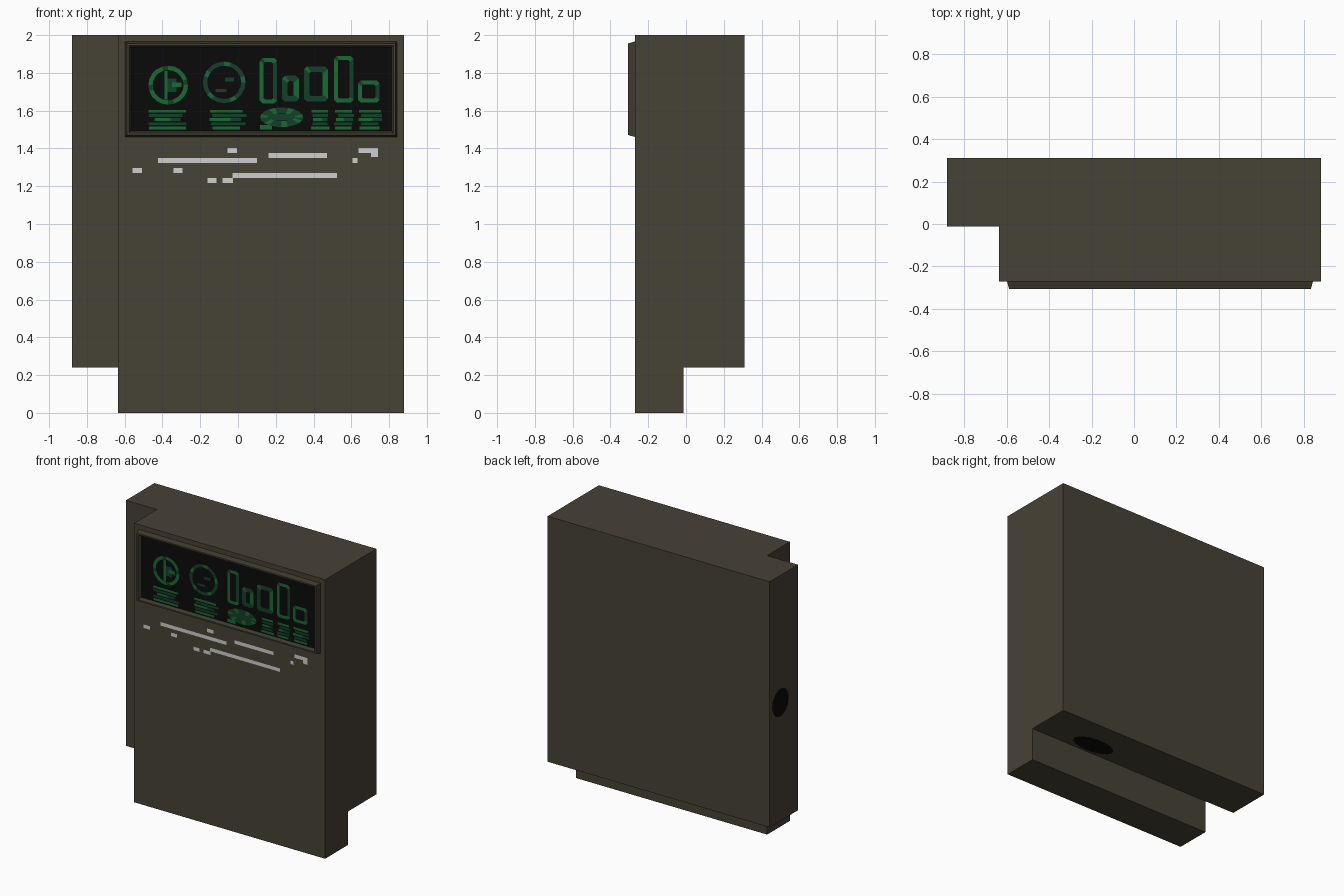
import bpy, bmesh, math, random

if "Cube" in bpy.data.objects:
    bpy.data.objects.remove(bpy.data.objects["Cube"])
random.seed(4)


def material(name, rgb):
    m = bpy.data.materials.new(name)
    m.diffuse_color = (*rgb, 1)
    m.use_nodes = True
    m.node_tree.nodes["Principled BSDF"].inputs["Base Color"].default_value = m.diffuse_color
    return m


OLIVE = material("olive_metal", (0.062, 0.054, 0.036))
BROWN = material("dark_frame", (0.050, 0.042, 0.028))
BLACK = material("screen_black", (0.003, 0.003, 0.003))
GREEN = material("bright_green", (0.007, 0.150, 0.030))
DIM = material("dim_green", (0.006, 0.050, 0.022))
WHITE = material("pale_grey", (0.62, 0.62, 0.62))


def finish(name, bm, *mats):
    me = bpy.data.meshes.new(name)
    bm.to_mesh(me)
    bm.free()
    for m in mats:
        me.materials.append(m)
    ob = bpy.data.objects.new(name, me)
    bpy.context.collection.objects.link(ob)
    return ob


def box(name, x0, x1, y0, y1, z0, z1, mat):
    bm = bmesh.new()
    bmesh.ops.create_cube(bm, size=1)
    for v in bm.verts:
        v.co = ((x0, x1)[v.co.x > 0], (y0, y1)[v.co.y > 0], (z0, z1)[v.co.z > 0])
    return finish(name, bm, mat)


# Cabinet body: one block with a front-left notch and a raised rear underside
body = box("cabinet_body", -0.88, 0.88, -0.27, 0.31, 0, 2, OLIVE)
cutters = [box("side_notch_cutter", -1.2, -0.635, -0.6, -0.012, -0.5, 2.5, OLIVE),
           box("underside_cutter", -1.3, 1.3, -0.012, 0.7, -0.6, 0.24, OLIVE)]
for c in cutters:
    mod = body.modifiers.new(c.name, 'BOOLEAN')
    mod.object, mod.operation, mod.solver = c, 'DIFFERENCE', 'EXACT'
    c.hide_render = True
    c.hide_set(True)

# Screen frame: rectangular loops stepping out, across and back in to the glass
loops = [(0, -0.27), (0.010, -0.307), (0.020, -0.307), (0.031, -0.283)]
bm = bmesh.new()
rings = []
for inset, y in loops:
    x0, x1, z0, z1 = -0.598 + inset, 0.843 - inset, 1.461 + inset, 1.966 - inset
    rings.append([bm.verts.new(p) for p in
                  ((x0, y, z0), (x1, y, z0), (x1, y, z1), (x0, y, z1))])
for k, (a, b) in enumerate(zip(rings, rings[1:])):
    for i in range(4):
        j = (i + 1) % 4
        f = bm.faces.new((a[i], a[j], b[j], b[i]))
        f.material_index = 0 if k == 1 else 1
bm.faces.new(rings[-1]).material_index = 2
finish("screen_frame", bm, OLIVE, BROWN, BLACK)

SCREEN_Y = -0.2855


# Flat front-facing plates collected in one mesh per painted part
def plate(bm, x0, x1, z0, z1, y=SCREEN_Y, mi=0):
    f = bm.faces.new([bm.verts.new((x, y, z)) for x, z in
                      ((x0, z0), (x1, z0), (x1, z1), (x0, z1))])
    f.material_index = mi


def ring(bm, outer, inner, mi=0, y=SCREEN_Y, flip=lambda i: False):
    o = [bm.verts.new((x, y, z)) for x, z in outer]
    n = [bm.verts.new((x, y, z)) for x, z in inner]
    for i in range(len(o)):
        j = (i + 1) % len(o)
        bm.faces.new((o[i], o[j], n[j], n[i])).material_index = mi ^ flip(i)


def ellipse(cx, cz, rx, rz, n=20):
    return [(cx + rx * math.cos(2 * math.pi * i / n),
             cz + rz * math.sin(2 * math.pi * i / n)) for i in range(n)]


def rounded(x0, x1, z0, z1, c):
    return [(x0 + c, z0), (x1 - c, z0), (x1, z0 + c), (x1, z1 - c),
            (x1 - c, z1), (x0 + c, z1), (x0, z1 - c), (x0, z0 + c)]


# Round dials
bm = bmesh.new()
ring(bm, ellipse(-0.37, 1.735, 0.105, 0.103), ellipse(-0.37, 1.735, 0.082, 0.080),
     flip=lambda i: i % 5 == 0)
plate(bm, -0.39, -0.373, 1.66, 1.81)
plate(bm, -0.373, -0.325, 1.70, 1.77, mi=1)
plate(bm, -0.35, -0.30, 1.725, 1.75, y=SCREEN_Y - 0.001)
ring(bm, ellipse(-0.073, 1.75, 0.113, 0.110), ellipse(-0.073, 1.75, 0.090, 0.088),
     mi=1, flip=lambda i: i % 4 == 0)
plate(bm, -0.07, -0.02, 1.755, 1.775, mi=1)
plate(bm, -0.12, -0.06, 1.70, 1.715, mi=1)
finish("screen_dials", bm, GREEN, DIM)

# Outlined gauges
bm = bmesh.new()
for x0, x1, z0, z1, mi in ((0.115, 0.207, 1.638, 1.878, 0), (0.233, 0.323, 1.648, 1.785, 1),
                           (0.35, 0.477, 1.648, 1.835, 1), (0.508, 0.612, 1.643, 1.89, 0),
                           (0.635, 0.75, 1.643, 1.76, 0)):
    t = 0.021 + 0.008 * mi
    ring(bm, rounded(x0, x1, z0, z1, 0.015),
         rounded(x0 + t, x1 - t, z0 + t, z1 - t, 0.008), mi=mi,
         flip=lambda i: i in (2, 5))
finish("screen_gauges", bm, GREEN, DIM)

# Rows of readout stripes under the dials and gauges
bm = bmesh.new()
for x0, x1 in ((-0.48, -0.27), (-0.178, 0.048), (0.376, 0.487), (0.508, 0.618), (0.635, 0.768)):
    for k in range(5):
        z = 1.501 + k * 0.022
        a, b = (random.uniform(0, 0.2) * (x1 - x0) for _ in range(2))
        mid = x0 + (x1 - x0) * random.uniform(0.35, 0.65)
        plate(bm, x0 + a, mid, z, z + 0.015, mi=k % 2)
        plate(bm, mid, x1 - b, z, z + 0.015, mi=(k + (k == 2)) % 2)
ring(bm, ellipse(0.231, 1.565, 0.114, 0.052), ellipse(0.231, 1.565, 0.07, 0.02), mi=1,
     flip=lambda i: i % 3 == 0)
plate(bm, 0.165, 0.30, 1.547, 1.583, mi=1)
plate(bm, 0.117, 0.18, 1.50, 1.525)
finish("screen_readouts", bm, GREEN, DIM)

# Pale dashes painted below the screen: start, end, height
bm = bmesh.new()
for x0, x1, z in ((-0.424, 0.10, 1.336), (-0.055, -0.005, 1.389), (0.162, 0.47, 1.363),
                  (0.637, 0.74, 1.389), (0.705, 0.74, 1.366), (0.607, 0.632, 1.336),
                  (-0.558, -0.508, 1.283), (-0.341, -0.295, 1.283), (-0.162, -0.115, 1.23),
                  (-0.082, -0.027, 1.23), (-0.03, 0.524, 1.257)):
    plate(bm, x0, x1, z - 0.0125, z + 0.0125, y=-0.272)
finish("painted_dashes", bm, WHITE)

# Dark cable holes on the left side and on the raised underside
bm = bmesh.new()
bm.faces.new([bm.verts.new((-0.882, y, z)) for y, z in reversed(ellipse(0.19, 1.09, 0.095, 0.10, 14))])
finish("side_cable_hole", bm, BLACK)
bm = bmesh.new()
bm.faces.new([bm.verts.new((x, y, 0.238)) for x, y in reversed(ellipse(0.425, 0.082, 0.165, 0.078, 14))])
finish("underside_cable_hole", bm, BLACK)
